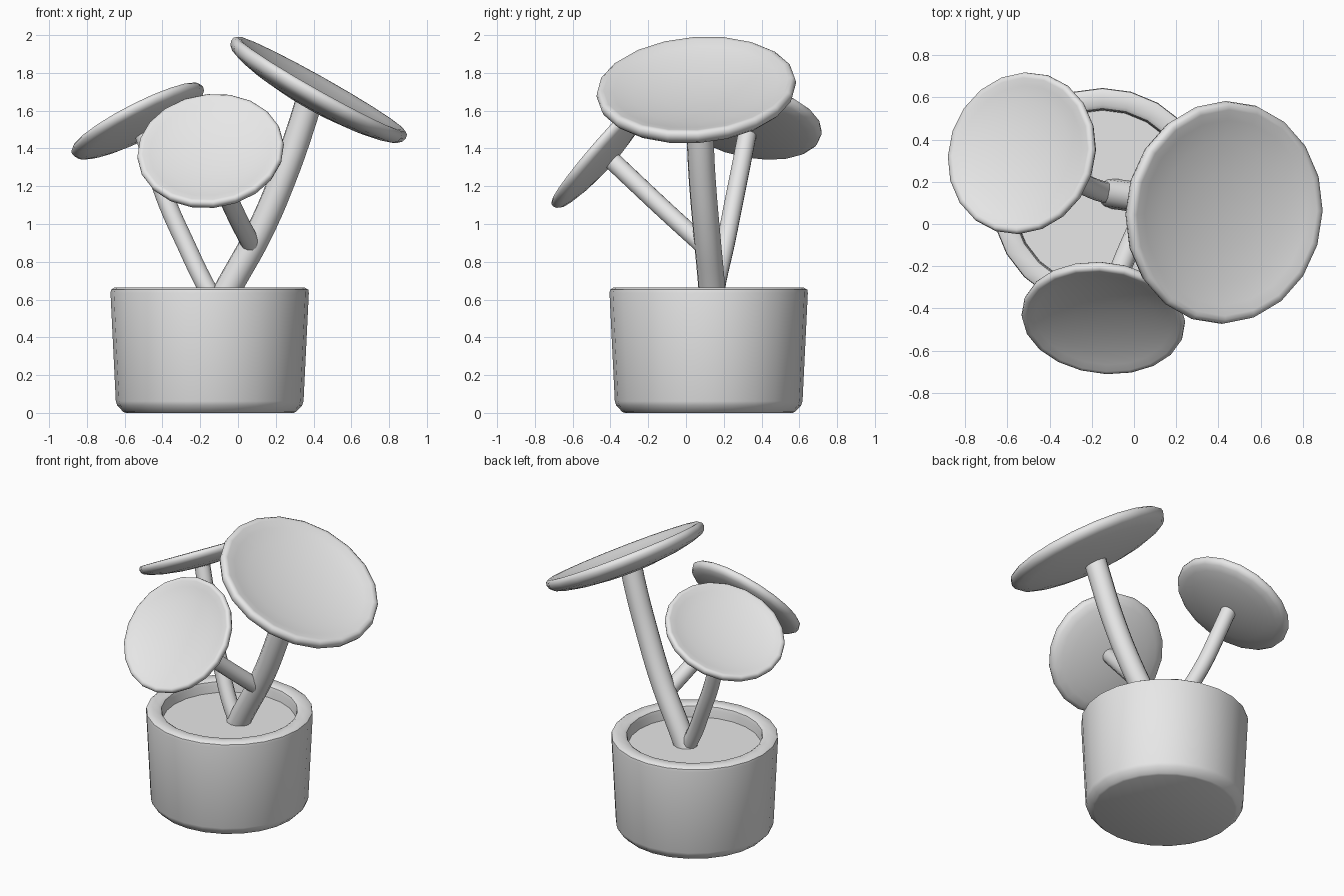
import bpy
import bmesh
import math
from mathutils import Vector

cube = bpy.data.objects.get("Cube")
if cube:
    bpy.data.objects.remove(cube, do_unlink=True)

GREY = (0.8, 0.8, 0.8, 1)
material = bpy.data.materials.new("plain grey")
material.use_nodes = True
material.diffuse_color = GREY
material.node_tree.nodes["Principled BSDF"].inputs["Base Color"].default_value = GREY


def finish(obj, angle):
    """Assign the colour and smooth everything but the sharp edges."""
    obj.data.materials.append(material)
    bpy.ops.object.select_all(action="DESELECT")
    obj.select_set(True)
    bpy.context.view_layer.objects.active = obj
    bpy.ops.object.shade_smooth_by_angle(angle=math.radians(angle))


def lathe(name, profile, centre, normal=(0, 0, 1), steps=20, angle=40):
    """Spin a (radius, height) profile around its own axis."""
    bm = bmesh.new()
    verts = [bm.verts.new((r, 0, z)) for r, z in profile]
    edges = [bm.edges.new(pair) for pair in zip(verts, verts[1:])]
    bmesh.ops.spin(bm, geom=verts + edges, cent=(0, 0, 0), axis=(0, 0, 1),
                   angle=math.tau, steps=steps)
    bmesh.ops.remove_doubles(bm, verts=bm.verts, dist=0.0005)
    bmesh.ops.recalc_face_normals(bm, faces=bm.faces)
    mesh = bpy.data.meshes.new(name)
    bm.to_mesh(mesh)
    bm.free()
    obj = bpy.data.objects.new(name, mesh)
    bpy.context.collection.objects.link(obj)
    obj.location = centre
    obj.rotation_mode = "QUATERNION"
    obj.rotation_quaternion = Vector((0, 0, 1)).rotation_difference(Vector(normal))
    finish(obj, angle)


def stem(name, radius, points):
    """Round tube along a smooth path."""
    curve = bpy.data.curves.new(name, "CURVE")
    curve.dimensions = "3D"
    curve.bevel_depth = radius
    curve.bevel_resolution = 4
    curve.resolution_u = 5
    curve.use_fill_caps = True
    spline = curve.splines.new("BEZIER")
    spline.bezier_points.add(len(points) - 1)
    for knot, co in zip(spline.bezier_points, points):
        knot.co = co
        knot.handle_left_type = knot.handle_right_type = "AUTO"
    obj = bpy.data.objects.new(name, curve)
    bpy.context.collection.objects.link(obj)
    bpy.ops.object.select_all(action="DESELECT")
    obj.select_set(True)
    bpy.context.view_layer.objects.active = obj
    bpy.ops.object.convert(target="MESH")
    finish(bpy.context.object, 50)


def cap(name, radius, centre, normal):
    """Shallow dish with a rounded rim, origin in the middle of the rim."""
    k = radius / 0.53
    dish = [(0, -0.03), (0.18, -0.024), (0.34, -0.004), (0.44, 0.018), (0.49, 0.033),
            (0.51, 0.035), (0.526, 0.023), (0.53, 0.002), (0.522, -0.022),
            (0.5, -0.042), (0.44, -0.062), (0.34, -0.083), (0.18, -0.102), (0, -0.108)]
    lathe(name, [(r * k, z * k) for r, z in dish], centre, normal, 20, 60)


# Pot with bevelled foot and rim, and the soil inside
POT = (-0.15, 0.12, 0)
lathe("pot", [(0, 0), (0.445, 0), (0.458, 0.006), (0.49, 0.04), (0.497, 0.062),
              (0.525, 0.635), (0.522, 0.652), (0.505, 0.663), (0.445, 0.663),
              (0.428, 0.652), (0.422, 0.63), (0.415, 0.5), (0, 0.5)], POT, steps=24)
lathe("soil", [(0, 0.5), (0.419, 0.5), (0.419, 0.58), (0, 0.58)], POT, steps=24)

# Stems
stem("large_stem", 0.072, [(-0.11, 0.145, 0.55), (-0.04, 0.135, 0.68), (0.11, 0.11, 0.95),
                           (0.24, 0.085, 1.25), (0.345, 0.07, 1.55), (0.375, 0.063, 1.65)])
stem("back_stem", 0.05, [(-0.1, 0.14, 0.55), (-0.185, 0.165, 0.7), (-0.28, 0.21, 0.9),
                         (-0.37, 0.25, 1.1), (-0.44, 0.29, 1.3), (-0.5, 0.325, 1.48)])
stem("front_stem", 0.05, [(0.075, 0.1, 0.88), (-0.03, -0.13, 1.09), (-0.13, -0.385, 1.33)])

# Dished caps
cap("large_cap", 0.53, (0.425, 0.055, 1.71), (0.49, -0.07, 0.87))
cap("back_cap", 0.39, (-0.53, 0.335, 1.545), (-0.45, 0.18, 0.875))
cap("front_cap", 0.39, (-0.145, -0.445, 1.385), (-0.09, -0.75, 0.65))
